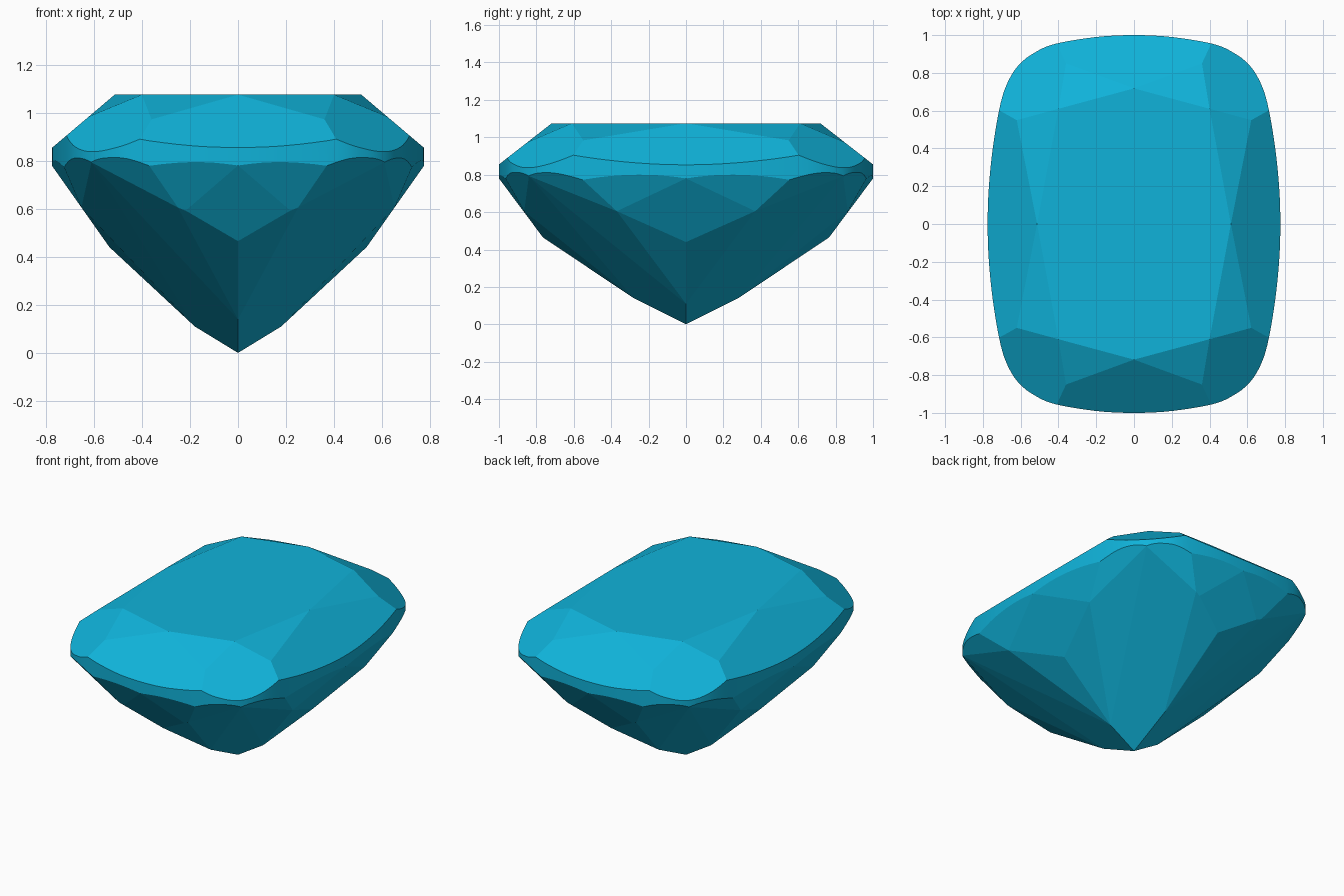
import bpy, bmesh
from mathutils import Vector

if "Cube" in bpy.data.objects:
    bpy.data.objects.remove(bpy.data.objects["Cube"])

# Girdle outline, one quadrant from the side middle to the end middle
quad = [(.775, 0), (.768, .2), (.745, .42), (.706, .64), (.664, .76),
        (.607, .845), (.53, .905), (.42, .953), (.2, .99), (0, 1)]
ring = quad[:-1]
ring += [(-x, y) for x, y in quad[:0:-1]]
ring += [(-x, -y) for x, y in ring]
ring = [Vector(p) for p in ring]


def smooth_loop(pts, steps):
    """Closed Catmull-Rom curve through pts."""
    out, n = [], len(pts)
    for i in range(n):
        a, b, c, d = (pts[(i + k) % n] for k in (-1, 0, 1, 2))
        for s in range(steps):
            t = s / steps
            out.append(.5 * (2 * b + (c - a) * t + (2 * a - 5 * b + 4 * c - d) * t * t
                             + (3 * b - a - 3 * c + d) * t ** 3))
    return out


# Rough stone: upright prism
bm = bmesh.new()
base = bm.faces.new([bm.verts.new((p.x, p.y, -.1)) for p in smooth_loop(ring, 4)])
top = bmesh.ops.extrude_face_region(bm, geom=[base])["geom"]
bmesh.ops.translate(bm, vec=(0, 0, 1.3), verts=[g for g in top if isinstance(g, bmesh.types.BMVert)])
bmesh.ops.recalc_face_normals(bm, faces=bm.faces[:])

done = set()


def facet(p, q, r):
    """Grind a flat facet through three points, mirrored to all quadrants."""
    for sx, sy in ((1, 1), (-1, 1), (-1, -1), (1, -1)):
        a, b, c = (Vector((v[0] * sx, v[1] * sy, v[2])) for v in (p, q, r))
        n = (b - a).cross(c - a).normalized()
        if n.dot(a - Vector((0, 0, .8))) < 0:
            n = -n
        key = tuple(round(v, 4) + 0.0 for v in n)
        if key in done:
            continue
        done.add(key)
        bmesh.ops.bisect_plane(bm, geom=bm.verts[:] + bm.edges[:] + bm.faces[:], dist=1e-5,
                               plane_co=a, plane_no=n, clear_outer=True)
        rim = [e for e in bm.edges if e.is_boundary]
        if rim:
            bmesh.ops.holes_fill(bm, edges=rim, sides=0)


# Crown: table, end and side facets, corners, stars
H = 1.075
end_t, side_t, corner_t = (0, .718, H), (.513, 0, H), (.4, .61, H)
end_star, side_star = (.36, .85, .972), (.62, .55, .984)
facet((0, 0, H), (1, 0, H), (0, 1, H))
facet(end_t, (1, .718, H), (0, 1, .855))
facet(side_t, (.513, 1, H), (.775, 0, .853))
facet(corner_t, end_star, side_star)
facet(end_t, corner_t, end_star)
facet(side_t, corner_t, side_star)

# Pavilion: corner mains meeting at the point, then end and side groups
corner = (.61, .84, .793)
low_end, low_side = (0, .28, .14), (.18, 0, .11)
facet((0, 0, 0), low_side, low_end)
groups = [
    (low_end, (0, .765, .465), (.25, .865, .605), (0, 1, .78), (.37, .965, .78), (1, 0, 0)),
    (low_side, (.535, 0, .44), (.6515, .37, .605), (.775, 0, .78), (.727, .56, .78), (0, 1, 0)),
]
for low, kite, shoulder, rim_mid, rim_dip, along in groups:
    facet(kite, rim_mid, tuple(Vector(kite) + Vector(along)))
    facet(low, kite, shoulder)
    facet(low, shoulder, corner)
    facet(shoulder, rim_mid, rim_dip)
    facet(shoulder, rim_dip, corner)

# Clean up, smooth only the girdle band
bmesh.ops.remove_doubles(bm, verts=bm.verts[:], dist=2e-4)
bmesh.ops.recalc_face_normals(bm, faces=bm.faces[:])
for f in bm.faces:
    f.smooth = abs(f.normal.z) < .01
for e in bm.edges:
    e.smooth = all(f.smooth for f in e.link_faces)

mesh = bpy.data.meshes.new("cut_gem")
bm.to_mesh(mesh)
bm.free()
gem = bpy.data.objects.new("cut_gem", mesh)
bpy.context.collection.objects.link(gem)
mat = bpy.data.materials.new("blue_gem")
mat.diffuse_color = (.005, .45, .7, 1)
mat.use_nodes = True
mat.node_tree.nodes["Principled BSDF"].inputs["Base Color"].default_value = mat.diffuse_color
mesh.materials.append(mat)
